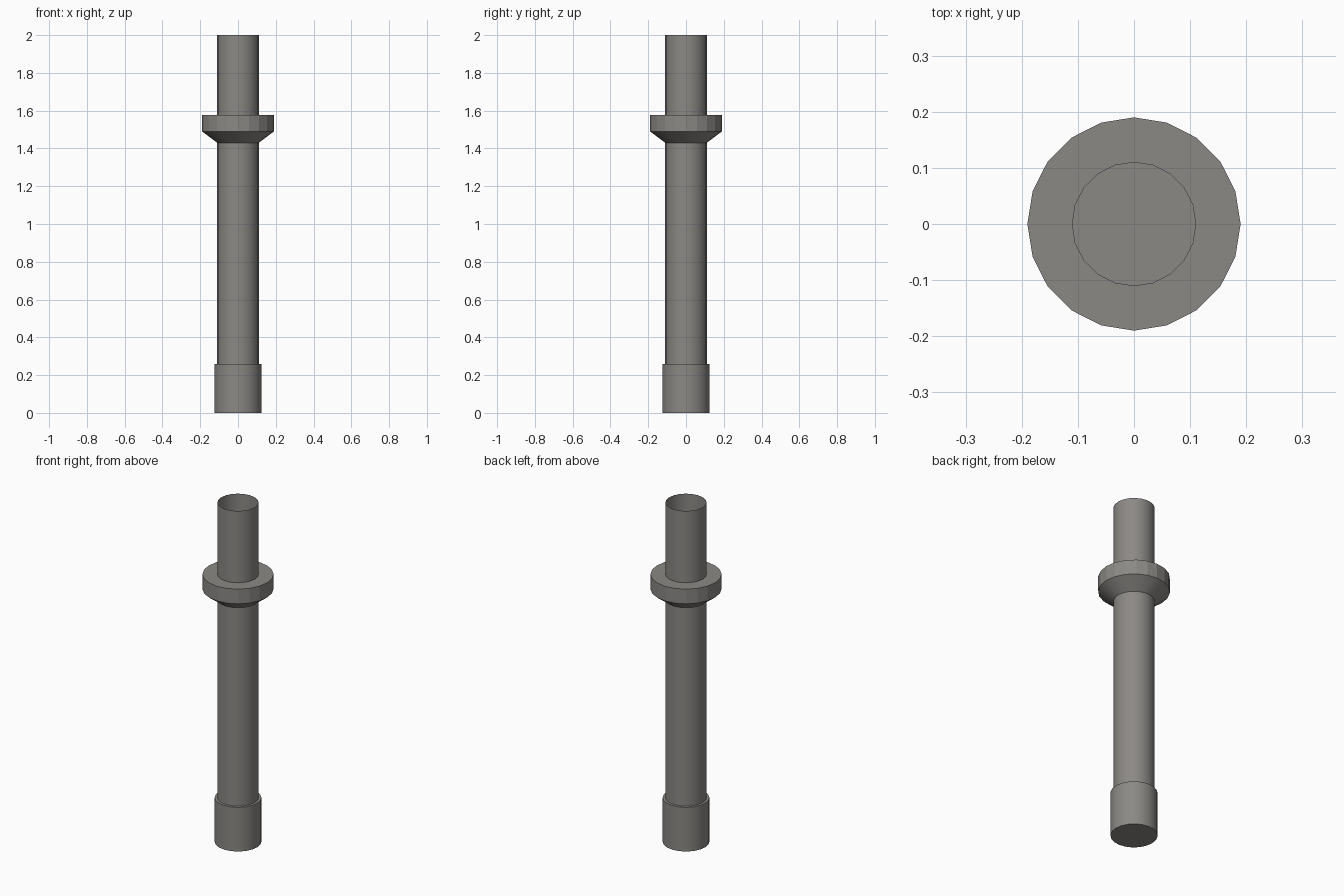
import bpy, bmesh, math

if "Cube" in bpy.data.objects:
    bpy.data.objects.remove(bpy.data.objects["Cube"])

SIDES = 20

# Pipe profile (radius, height): closed foot, socket, shaft, flared collar, open top
profile = [(0.125, 0.0), (0.125, 0.26), (0.11, 0.26), (0.11, 1.43),
           (0.19, 1.49), (0.19, 1.577), (0.11, 1.577), (0.11, 2.0)]

bm = bmesh.new()
rings = []
for r, z in profile:
    rings.append([bm.verts.new((r * math.cos(2 * math.pi * i / SIDES),
                                r * math.sin(2 * math.pi * i / SIDES), z))
                  for i in range(SIDES)])

# Bottom cap
bm.faces.new(rings[0][::-1])

# Walls; tube sections and flare are smooth, the collar band stays faceted
for k, (lo, hi) in enumerate(zip(rings, rings[1:])):
    for i in range(SIDES):
        j = (i + 1) % SIDES
        face = bm.faces.new((lo[i], lo[j], hi[j], hi[i]))
        face.smooth = k in (0, 2, 3, 6)

# Keep the profile corners crisp
for e in bm.edges:
    if abs(e.verts[0].co.z - e.verts[1].co.z) < 1e-5:
        e.smooth = False

mesh = bpy.data.meshes.new("collared_pipe")
bm.to_mesh(mesh)
bm.free()
pipe = bpy.data.objects.new("collared_pipe", mesh)
bpy.context.collection.objects.link(pipe)

# Dark warm grey metal
metal = bpy.data.materials.new("dark_metal")
metal.diffuse_color = (0.26, 0.25, 0.235, 1.0)
metal.use_nodes = True
metal.node_tree.nodes["Principled BSDF"].inputs["Base Color"].default_value = metal.diffuse_color
mesh.materials.append(metal)
